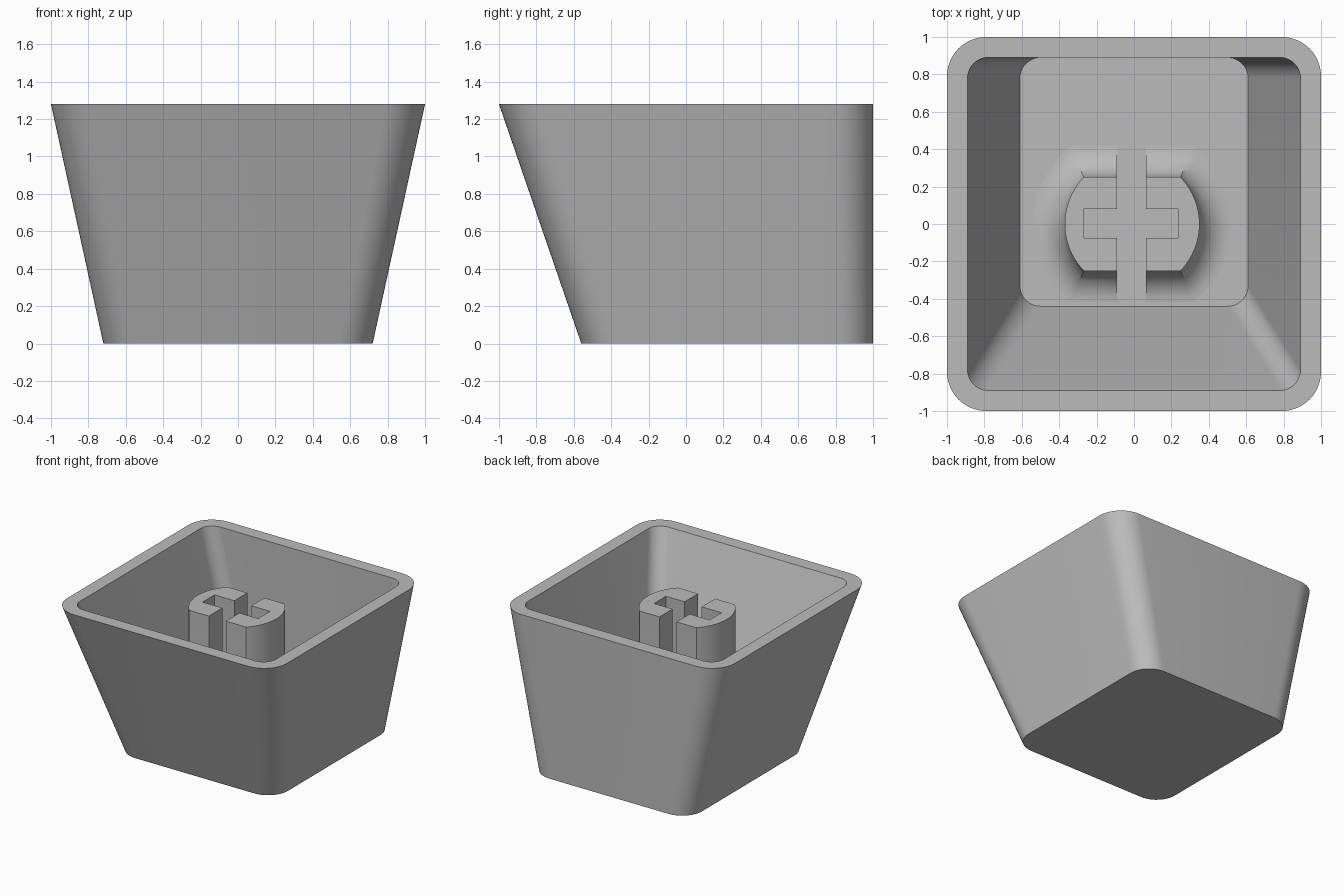
import bpy, bmesh
from math import sin, cos, pi, sqrt, asin, radians

if "Cube" in bpy.data.objects:
    bpy.data.objects.remove(bpy.data.objects["Cube"])

HEIGHT, FLOOR, STEM_TOP = 1.28, 0.12, 1.17

grey = bpy.data.materials.new("plain grey")
grey.use_nodes = True
colour = (0.5, 0.5, 0.5, 1)
grey.diffuse_color = colour
grey.node_tree.nodes["Principled BSDF"].inputs["Base Color"].default_value = colour


def rounded_rect(half_x, y0, y1, r, z, steps=12):
    """Counter-clockwise ring of points with rounded corners."""
    centres = [(half_x - r, y1 - r), (r - half_x, y1 - r),
               (r - half_x, y0 + r), (half_x - r, y0 + r)]
    return [(cx + r * cos(a), cy + r * sin(a), z)
            for k, (cx, cy) in enumerate(centres)
            for a in [(k + i / steps) * pi / 2 for i in range(steps + 1)]]


def stem_ring(grow, z, steps=20):
    """Circle cut flat at front and back, grown outwards."""
    r, flat = 0.36 + grow, 0.25 + grow
    end = asin(flat / r)
    angles = [-end + 2 * end * i / steps for i in range(steps + 1)]
    return [(r * cos(a + turn) - 0.01, r * sin(a + turn), z)
            for turn in (0, pi) for a in angles]


def loft(name, rings):
    """Skin a list of rings and cap both ends."""
    bm = bmesh.new()
    loops = [[bm.verts.new(p) for p in ring] for ring in rings]
    n = len(loops[0])
    for a, b in zip(loops, loops[1:]):
        for i in range(n):
            j = (i + 1) % n
            bm.faces.new((a[i], a[j], b[j], b[i]))
    bm.faces.new(loops[0][::-1])
    bm.faces.new(loops[-1])
    bmesh.ops.recalc_face_normals(bm, faces=bm.faces)
    mesh = bpy.data.meshes.new(name)
    bm.to_mesh(mesh)
    bm.free()
    mesh.materials.append(grey)
    obj = bpy.data.objects.new(name, mesh)
    bpy.context.collection.objects.link(obj)
    return obj


def activate(obj):
    bpy.ops.object.select_all(action='DESELECT')
    obj.select_set(True)
    bpy.context.view_layer.objects.active = obj


# Tapered hollow shell: outside, rim, inside and floor in one skin
shell = loft("hollow_shell", [
    rounded_rect(0.72, -0.56, 1, 0.18, 0),
    rounded_rect(1, -1, 1, 0.21, HEIGHT),
    rounded_rect(0.89, -0.89, 0.89, 0.11, HEIGHT),
    rounded_rect(0.61, -0.44, 0.89, 0.11, FLOOR),
])

# Mounting stem with a flared foot
FLARE = 0.17
foot = [stem_ring(FLARE * (1 - sin(a)), FLOOR + FLARE * (1 - cos(a)))
        for a in [i * pi / 20 for i in range(11)]]
stem = loft("mounting_stem", [stem_ring(FLARE, FLOOR - 0.02)] + foot
            + [stem_ring(0, STEM_TOP)])


# Cross slot cut through the stem
def slot(x0, x1, y0, y1):
    corners = [(x0, y0), (x1, y0), (x1, y1), (x0, y1)]
    return loft("slot_cutter", [[(x, y, z) for x, y in corners]
                                for z in (FLOOR - 0.05, STEM_TOP + 0.1)])


for cutter in (slot(-0.09, 0.065, -0.7, 0.7), slot(-0.27, 0.235, -0.075, 0.08)):
    cutter.hide_render = True
    activate(stem)
    mod = stem.modifiers.new("slot", 'BOOLEAN')
    mod.operation, mod.solver, mod.object = 'DIFFERENCE', 'EXACT', cutter
    bpy.ops.object.modifier_apply(modifier=mod.name)
    bpy.data.objects.remove(cutter)

for obj in (shell, stem):
    activate(obj)
    bpy.ops.object.shade_smooth_by_angle(angle=radians(30))
